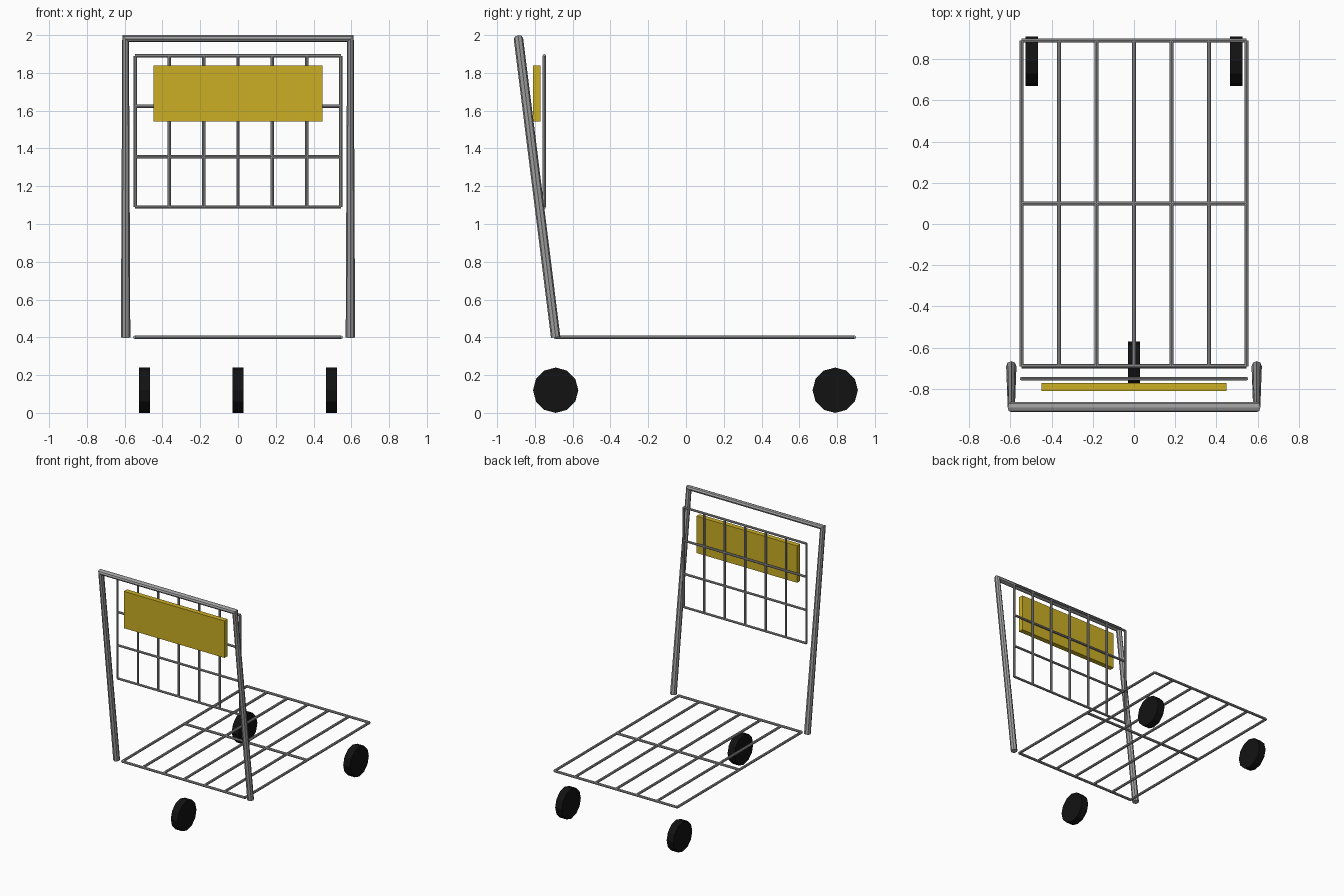
import bpy
import math
from mathutils import Vector

if "Cube" in bpy.data.objects:
    bpy.data.objects.remove(bpy.data.objects["Cube"], do_unlink=True)


def material(name, rgb):
    mat = bpy.data.materials.new(name)
    mat.use_nodes = True
    colour = (*rgb, 1)
    mat.diffuse_color = colour
    mat.node_tree.nodes["Principled BSDF"].inputs["Base Color"].default_value = colour
    return mat


STEEL = material("grey steel", (0.35, 0.35, 0.35))
RUBBER = material("black rubber", (0.006, 0.006, 0.006))
YELLOW = material("yellow panel", (0.6, 0.43, 0.018))


def tube(name, paths, radius):
    """Sweep a round section along one or more straight-cornered paths."""
    curve = bpy.data.curves.new(name, "CURVE")
    curve.dimensions = "3D"
    curve.bevel_depth = radius
    curve.bevel_resolution = 2
    curve.use_fill_caps = True
    for path in paths:
        spline = curve.splines.new("POLY")
        spline.points.add(len(path) - 1)
        spline.use_smooth = False
        for point, co in zip(spline.points, path):
            point.co = (*co, 1)
    curve.materials.append(STEEL)
    obj = bpy.data.objects.new(name, curve)
    bpy.context.collection.objects.link(obj)
    bpy.ops.object.select_all(action="DESELECT")
    obj.select_set(True)
    bpy.context.view_layer.objects.active = obj
    bpy.ops.object.convert(target="MESH")
    return obj


def wire_grid(name, origin, across, along, n_across, n_along, radius):
    """Wires running both ways over the rectangle spanned by two vectors."""
    o, a, b = Vector(origin), Vector(across), Vector(along)
    paths = []
    for i in range(n_across):
        p = o + a * (i / (n_across - 1))
        paths.append((p, p + b))
    for i in range(n_along):
        p = o + b * (i / (n_along - 1))
        paths.append((p, p + a))
    return tube(name, paths, radius)


# Leaning push handle, one bent tube
X = 0.595
tube("handle_frame", [[(-X, -0.69, 0.4), (-X, -0.887, 1.982),
                       (X, -0.887, 1.982), (X, -0.69, 0.4)]], 0.025)

# Wire deck and upright wire grid
HALF = 0.545
wire_grid("deck_grid", (-HALF, -0.69, 0.4), (2 * HALF, 0, 0), (0, 1.58, 0), 7, 3, 0.01)
wire_grid("back_grid", (-HALF, -0.75, 1.09), (2 * HALF, 0, 0), (0, 0, 0.8), 7, 4, 0.009)

# Yellow board
bpy.ops.mesh.primitive_cube_add(size=1, location=(0, -0.79, 1.69))
board = bpy.context.object
board.name = "yellow_board"
board.scale = (0.895, 0.04, 0.296)
board.data.materials.append(YELLOW)

# Three wheels
for name, x, y in (("front_wheel", 0, -0.69),
                   ("rear_left_wheel", 0.495, 0.79),
                   ("rear_right_wheel", -0.495, 0.79)):
    bpy.ops.mesh.primitive_cylinder_add(vertices=12, radius=0.12, depth=0.06,
                                        location=(x, y, 0.12),
                                        rotation=(0, math.pi / 2, 0))
    wheel = bpy.context.object
    wheel.name = name
    wheel.data.materials.append(RUBBER)
